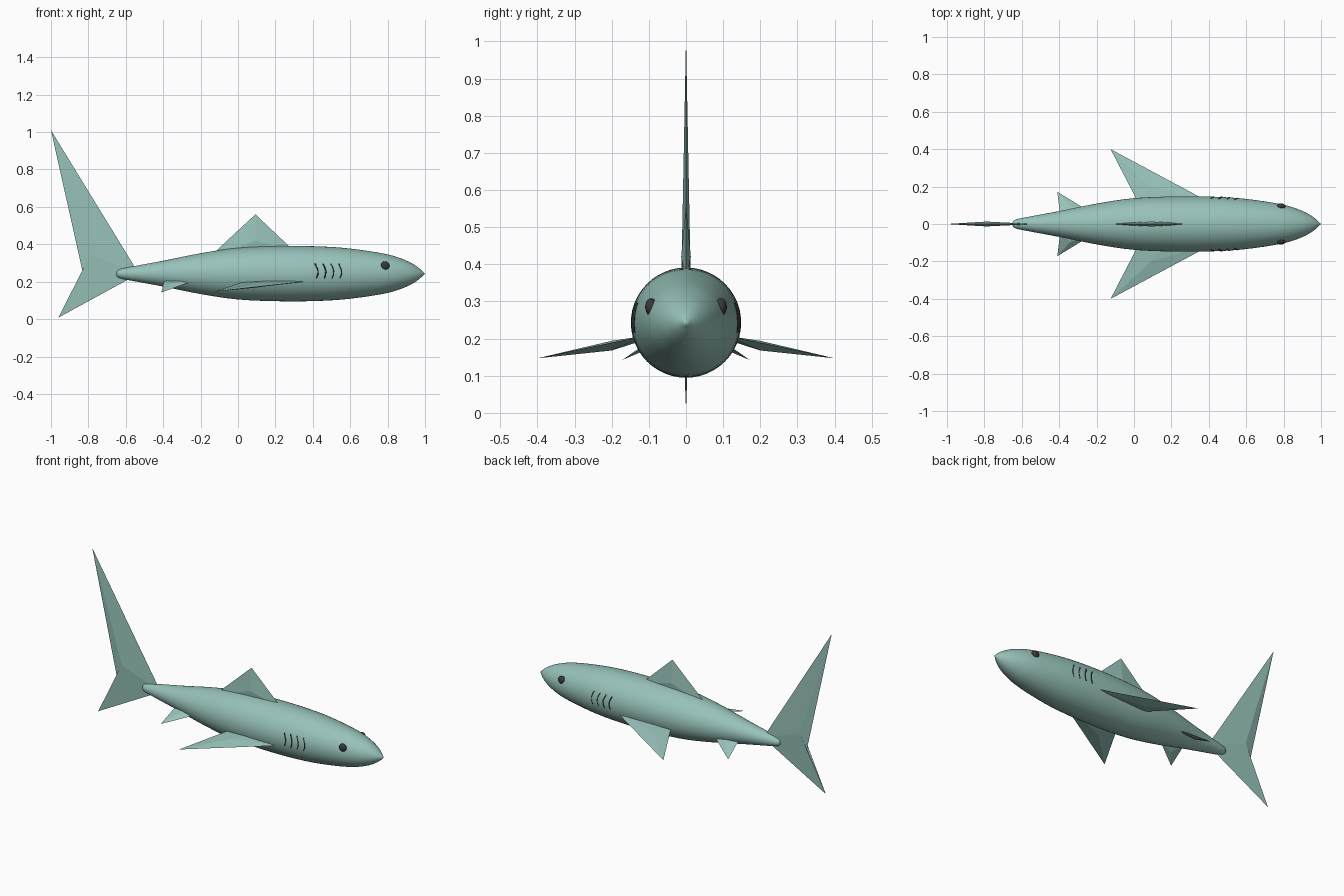
import bpy, bmesh, math
from mathutils import Vector

cube = bpy.data.objects.get("Cube")
if cube:
    bpy.data.objects.remove(cube, do_unlink=True)

AXIS_Z = 0.243


def material(name, color):
    mat = bpy.data.materials.new(name)
    mat.use_nodes = True
    mat.diffuse_color = (*color, 1)
    bsdf = next(n for n in mat.node_tree.nodes if n.type == 'BSDF_PRINCIPLED')
    bsdf.inputs["Base Color"].default_value = (*color, 1)
    return mat


skin = material("sea_green_skin", (0.31, 0.54, 0.49))
dark = material("near_black", (0.04, 0.04, 0.045))


def add_object(name, bm, mat, smooth=False):
    bmesh.ops.recalc_face_normals(bm, faces=bm.faces)
    mesh = bpy.data.meshes.new(name)
    bm.to_mesh(mesh)
    bm.free()
    mesh.materials.append(mat)
    for poly in mesh.polygons:
        poly.use_smooth = smooth
    obj = bpy.data.objects.new(name, mesh)
    bpy.context.collection.objects.link(obj)
    return obj


# Body: a smoothed half profile (x, radius) revolved around the long axis
PROFILE = [(-0.652, 0), (-0.645, 0.016), (-0.625, 0.026), (-0.55, 0.041),
           (-0.4, 0.069), (-0.2, 0.109), (0, 0.138), (0.25, 0.148),
           (0.45, 0.145), (0.6, 0.134), (0.8, 0.103), (0.9, 0.07),
           (0.96, 0.036), (1, 0)]


def smooth_profile(points, steps=4):
    pts = [Vector(p) for p in points]
    result = []
    for i in range(len(pts) - 1):
        a, b = pts[i], pts[i + 1]
        before, after = pts[max(i - 1, 0)], pts[min(i + 2, len(pts) - 1)]
        # Tangents scaled to the segment so uneven spacing stays smooth
        length = (b - a).length
        ta = (b - before).normalized() * length
        tb = (after - a).normalized() * length
        for s in range(steps):
            t = s / steps
            result.append(a * (2*t**3 - 3*t**2 + 1) + ta * (t**3 - 2*t**2 + t)
                          + b * (3*t**2 - 2*t**3) + tb * (t**3 - t**2))
    return result + [pts[-1]]


def body_radius(x):
    for (x0, r0), (x1, r1) in zip(PROFILE, PROFILE[1:]):
        if x0 <= x <= x1:
            return r0 + (r1 - r0) * (x - x0) / (x1 - x0)
    return 0


bm = bmesh.new()
verts = [bm.verts.new((p.x, 0, AXIS_Z + max(p.y, 0))) for p in smooth_profile(PROFILE)]
edges = [bm.edges.new(pair) for pair in zip(verts, verts[1:])]
bmesh.ops.spin(bm, geom=verts + edges, cent=(0, 0, AXIS_Z), axis=(1, 0, 0),
               angle=math.tau, steps=48, use_duplicate=False)
bmesh.ops.remove_doubles(bm, verts=bm.verts, dist=0.0002)
add_object("body", bm, skin, True)


# Fins: flat four-sided outlines with a raised ridge point on both faces
def fin(name, outline, ridge, offset):
    bm = bmesh.new()
    rim = [bm.verts.new(p) for p in outline]
    for sign in (1, -1):
        peak = bm.verts.new(Vector(ridge) + Vector(offset) * sign)
        for i, v in enumerate(rim):
            bm.faces.new((v, rim[(i + 1) % len(rim)], peak))
    add_object(name, bm, skin)


fin("tail_fin", [(-1, 0, 1.01), (-0.53, 0, AXIS_Z), (-0.96, 0, 0.008), (-0.83, 0, 0.25)],
    (-0.79, 0, 0.345), (0, 0.013, 0))
fin("dorsal_fin", [(0.093, 0, 0.56), (0.31, 0, 0.355), (0.09, 0, 0.3), (-0.16, 0, 0.325)],
    (0.093, 0, 0.42), (0, 0.013, 0))

for side, s in (("left", 1), ("right", -1)):
    fin(side + "_pectoral_fin",
        [(-0.125, s * 0.4, 0.147), (0.42, s * 0.108, 0.208),
         (0.2, s * 0.06, 0.215), (0.03, s * 0.1, 0.2)],
        (0.09, s * 0.2, 0.181), (0, 0, 0.013))
    fin(side + "_pelvic_fin",
        [(-0.41, s * 0.172, 0.142), (-0.21, s * 0.05, 0.215),
         (-0.3, s * 0.02, 0.23), (-0.395, s * 0.05, 0.205)],
        (-0.345, s * 0.1, 0.183), (0, 0, 0.01))


# Eyes and gill slits on both flanks; the model's nose points along +x
for side, s in (("front", -1), ("back", 1)):
    bm = bmesh.new()
    bmesh.ops.create_uvsphere(bm, u_segments=16, v_segments=10, radius=1)
    bmesh.ops.scale(bm, vec=(0.024, 0.016, 0.024), verts=bm.verts)
    bmesh.ops.translate(bm, vec=(0.786, s * 0.094, 0.285), verts=bm.verts)
    add_object(side + "_eye", bm, dark, True)

    for n in range(4):
        curve = bpy.data.curves.new("gill_path", 'CURVE')
        curve.dimensions = '3D'
        curve.bevel_depth = 0.0035
        curve.bevel_resolution = 1
        curve.use_fill_caps = True
        spline = curve.splines.new('POLY')
        points = [(0.412, 0.296), (0.422, 0.276), (0.428, 0.256), (0.426, 0.237), (0.419, 0.218)]
        spline.points.add(len(points) - 1)
        for point, (x, z) in zip(spline.points, points):
            x += n * 0.042
            y = math.sqrt(body_radius(x) ** 2 - (z - AXIS_Z) ** 2)
            point.co = (x, s * y, z, 1)
        curve.materials.append(dark)
        gill = bpy.data.objects.new(f"{side}_gill_slit_{n + 1}", curve)
        bpy.context.collection.objects.link(gill)
